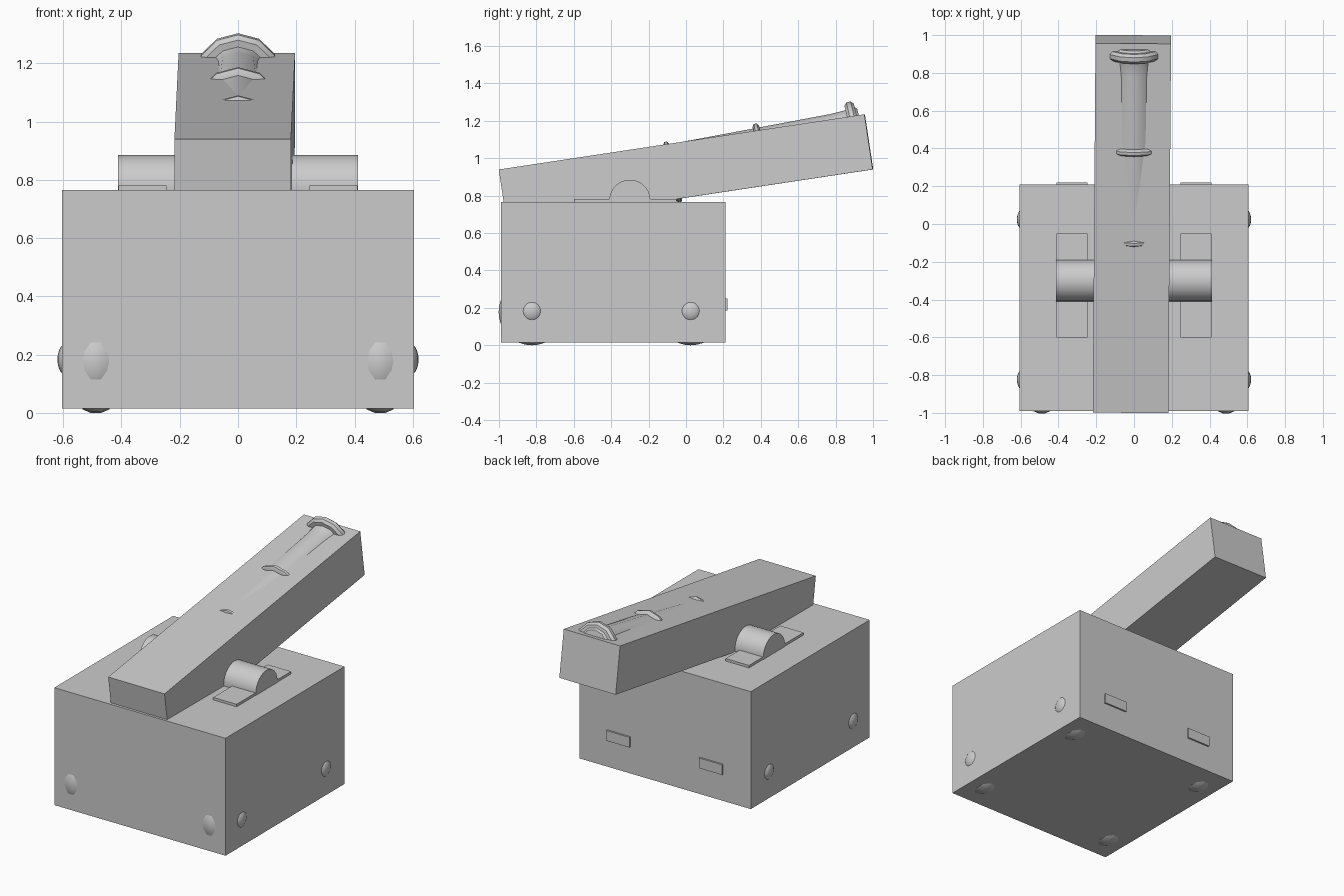
import bpy, bmesh, math
from mathutils import Matrix, Vector

if "Cube" in bpy.data.objects:
    bpy.data.objects.remove(bpy.data.objects["Cube"])


def finish(name, bm, smooth=False):
    bmesh.ops.recalc_face_normals(bm, faces=bm.faces[:])
    me = bpy.data.meshes.new(name)
    bm.to_mesh(me)
    bm.free()
    ob = bpy.data.objects.new(name, me)
    bpy.context.collection.objects.link(ob)
    if smooth:
        bpy.ops.object.select_all(action='DESELECT')
        bpy.context.view_layer.objects.active = ob
        ob.select_set(True)
        bpy.ops.object.shade_smooth_by_angle(angle=math.radians(35))
    return ob


def box(name, lo, hi):
    lo, hi = Vector(lo), Vector(hi)
    bm = bmesh.new()
    bmesh.ops.create_cube(bm, size=1)
    for v in bm.verts:
        v.co = Vector([c * d for c, d in zip(v.co, hi - lo)]) + (lo + hi) / 2
    return finish(name, bm)


def lathe(name, profile, segs, axis='X'):
    """Revolve (position, radius) points about the local X or Y axis, capped."""
    bm = bmesh.new()
    rings = []
    for p, r in profile:
        ring = []
        for i in range(segs):
            a = 2 * math.pi * i / segs
            u, w = r * math.sin(a), r * math.cos(a)
            ring.append(bm.verts.new((p, u, w) if axis == 'X' else (u, p, w)))
        rings.append(ring)
    for a, b in zip(rings, rings[1:]):
        for i in range(segs):
            j = (i + 1) % segs
            bm.faces.new((a[i], a[j], b[j], b[i]))
    bm.faces.new(rings[0])
    bm.faces.new(rings[-1])
    return finish(name, bm, True)


# Carriage body
box("carriage_body", (-0.605, -0.99, 0.015), (0.605, 0.21, 0.765))

# Tilted barrel housing, turned very slightly to one side
housing = box("barrel_housing", (-0.2, -0.9885, -0.149), (0.2, 0.9885, 0.149))
housing.matrix_world = (Matrix.Translation((-0.011, 0, 0.94))
                        @ Matrix.Rotation(math.radians(-0.42), 4, 'Z')
                        @ Matrix.Rotation(math.radians(8.58), 4, 'X'))

# Barrel with three raised bands, mostly sunk in the housing
tilt = math.atan(0.24)
barrel_parts = [lathe("barrel", [(-0.55, 0.1), (-0.5, 0.16), (0.0, 0.146), (0.82, 0.105),
                                 (0.93, 0.106), (0.95, 0.115), (0.965, 0.1)], 12, 'Y')]
for name, s, r, w in (("muzzle_band", 0.928, 0.145, 0.026),
                      ("middle_band", 0.416, 0.149, 0.018),
                      ("rear_band", -0.073, 0.167, 0.016)):
    barrel_parts.append(lathe(name, [(s - w, r - 0.05), (s - w, r - 0.015), (s - w * 0.45, r),
                                     (s + w * 0.45, r), (s + w, r - 0.015), (s + w, r - 0.05)], 12, 'Y'))
for ob in barrel_parts:
    ob.location = (0, 0, 0.943)
    ob.rotation_euler = (tilt, 0, 0)

# Trunnion across the carriage
trunnion = lathe("trunnion", [(-0.412, 0.11), (0.412, 0.11)], 28)
trunnion.location = (0, -0.3, 0.775)

for side, tag in ((-1, "left"), (1, "right")):
    x0, x1 = sorted((side * 0.245, side * 0.41))
    # Trunnion plate and rear end of the cheek
    box(f"trunnion_plate_{tag}", (x0, -0.6, 0.75), (x1, -0.05, 0.781))
    box(f"cheek_end_{tag}", (x0, 0.1, 0.185), (x1, 0.221, 0.25))
    for y, end in ((-0.824, "front"), (0.025, "rear")):
        # Wheel with chamfered rim
        wheel = lathe(f"wheel_{end}_{tag}", [(-0.046, 0.166), (-0.018, 0.178),
                                             (0.018, 0.178), (0.046, 0.166)], 32)
        wheel.location = (side * 0.488, y, 0.178)
        # Domed hub end
        bm = bmesh.new()
        bmesh.ops.create_uvsphere(bm, u_segments=20, v_segments=12, radius=0.06)
        hub = finish(f"hub_{end}_{tag}", bm, True)
        hub.location = (side * 0.581, y, 0.183)
        hub.scale.x = 0.65
